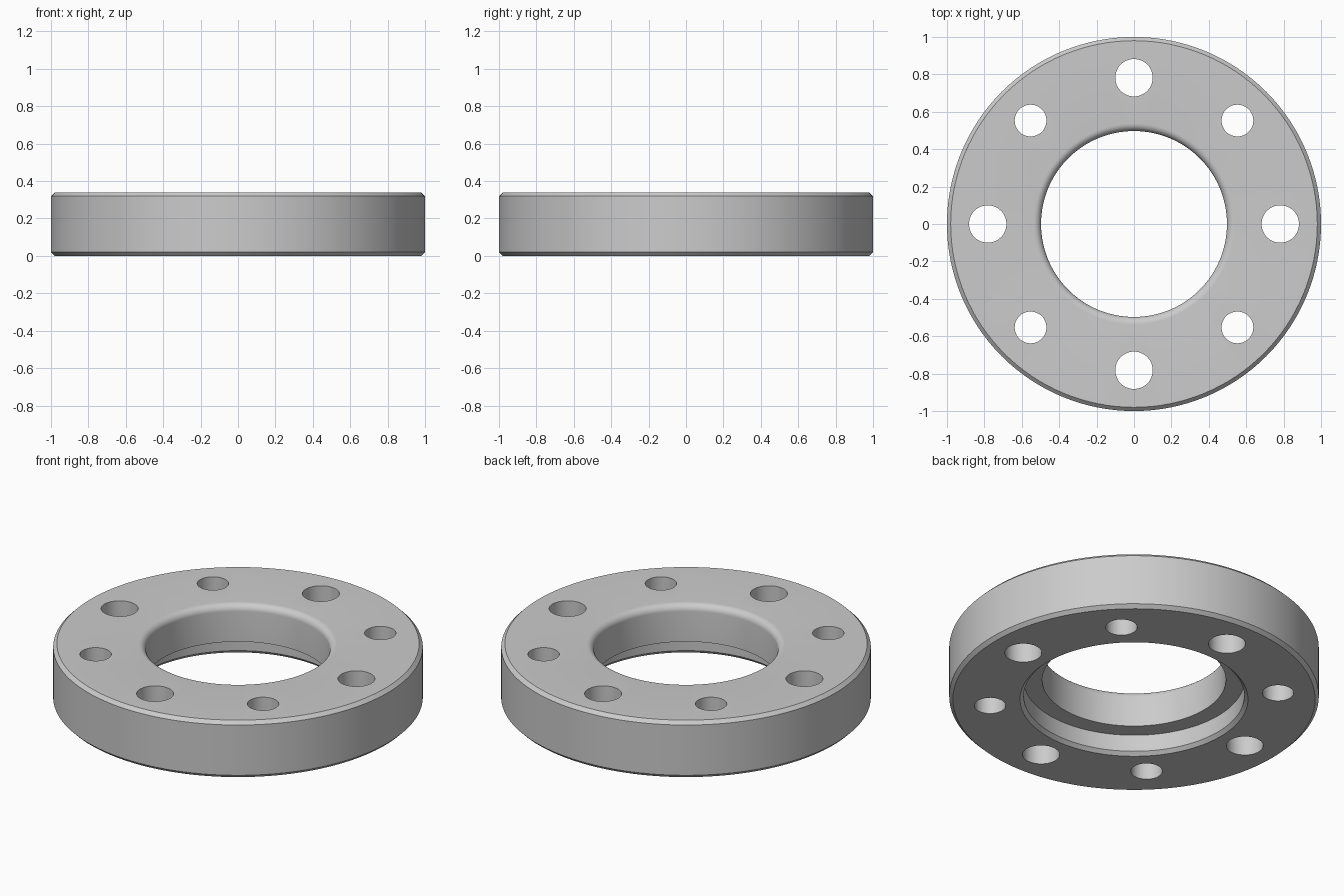
import bpy
import bmesh
from math import sin, cos, pi, radians

cube = bpy.data.objects.get("Cube")
if cube:
    bpy.data.objects.remove(cube, do_unlink=True)

HEIGHT, CHAMFER = 0.34, 0.02
BORE, FILLET = 0.497, 0.04
RECESS, RECESS_DEPTH = 0.597, 0.12
BOLT_CIRCLE = 0.782

steel = bpy.data.materials.new("plain_grey")
steel.use_nodes = True
grey = (0.6, 0.6, 0.6, 1)
steel.diffuse_color = grey
steel.node_tree.nodes["Principled BSDF"].inputs["Base Color"].default_value = grey


def make_object(name, bm):
    bmesh.ops.recalc_face_normals(bm, faces=bm.faces[:])
    mesh = bpy.data.meshes.new(name)
    bm.to_mesh(mesh)
    bm.free()
    mesh.materials.append(steel)
    obj = bpy.data.objects.new(name, mesh)
    bpy.context.collection.objects.link(obj)
    return obj


def lathe(name, profile, segments):
    """Revolve a closed (radius, height) profile around z."""
    bm = bmesh.new()
    rings = []
    for i in range(segments):
        a = 2 * pi * i / segments
        rings.append([bm.verts.new((r * cos(a), r * sin(a), z)) for r, z in profile])
    n = len(profile)
    for i in range(segments):
        here, there = rings[i], rings[(i + 1) % segments]
        for j in range(n):
            k = (j + 1) % n
            bm.faces.new((here[j], there[j], there[k], here[k]))
    return make_object(name, bm)


# Ring section: recess and chamfers below, chamfered rim, rounded bore edge on top
profile = [
    (BORE, RECESS_DEPTH), (RECESS, RECESS_DEPTH), (RECESS, CHAMFER), (RECESS + CHAMFER, 0),
    (1 - CHAMFER, 0), (1, CHAMFER), (1, HEIGHT - CHAMFER), (1 - CHAMFER, HEIGHT),
]
STEPS = 8
for i in range(STEPS + 1):
    a = pi / 2 * i / STEPS
    profile.append((BORE + FILLET * (1 - sin(a)), HEIGHT - FILLET * (1 - cos(a))))
flange = lathe("flange_ring", profile, 128)

# Eight bolt holes, alternating wide and narrow
bm = bmesh.new()
for i in range(8):
    a = i * pi / 4
    radius = 0.085 if i % 2 else 0.1
    made = bmesh.ops.create_cone(bm, cap_ends=True, segments=48,
                                 radius1=radius, radius2=radius, depth=1)
    bmesh.ops.translate(bm, verts=made["verts"],
                        vec=(BOLT_CIRCLE * cos(a), BOLT_CIRCLE * sin(a), HEIGHT / 2))
cutter = make_object("bolt_hole_cutter", bm)
cutter.hide_render = True

cut = flange.modifiers.new("bolt_holes", "BOOLEAN")
cut.operation = "DIFFERENCE"
cut.solver = "EXACT"
cut.object = cutter

# Apply the cut, drop the cutter, and smooth the round walls
bpy.ops.object.select_all(action="DESELECT")
flange.select_set(True)
bpy.context.view_layer.objects.active = flange
bpy.ops.object.modifier_apply(modifier=cut.name)
bpy.data.objects.remove(cutter, do_unlink=True)
bpy.ops.object.shade_smooth_by_angle(angle=radians(30))
